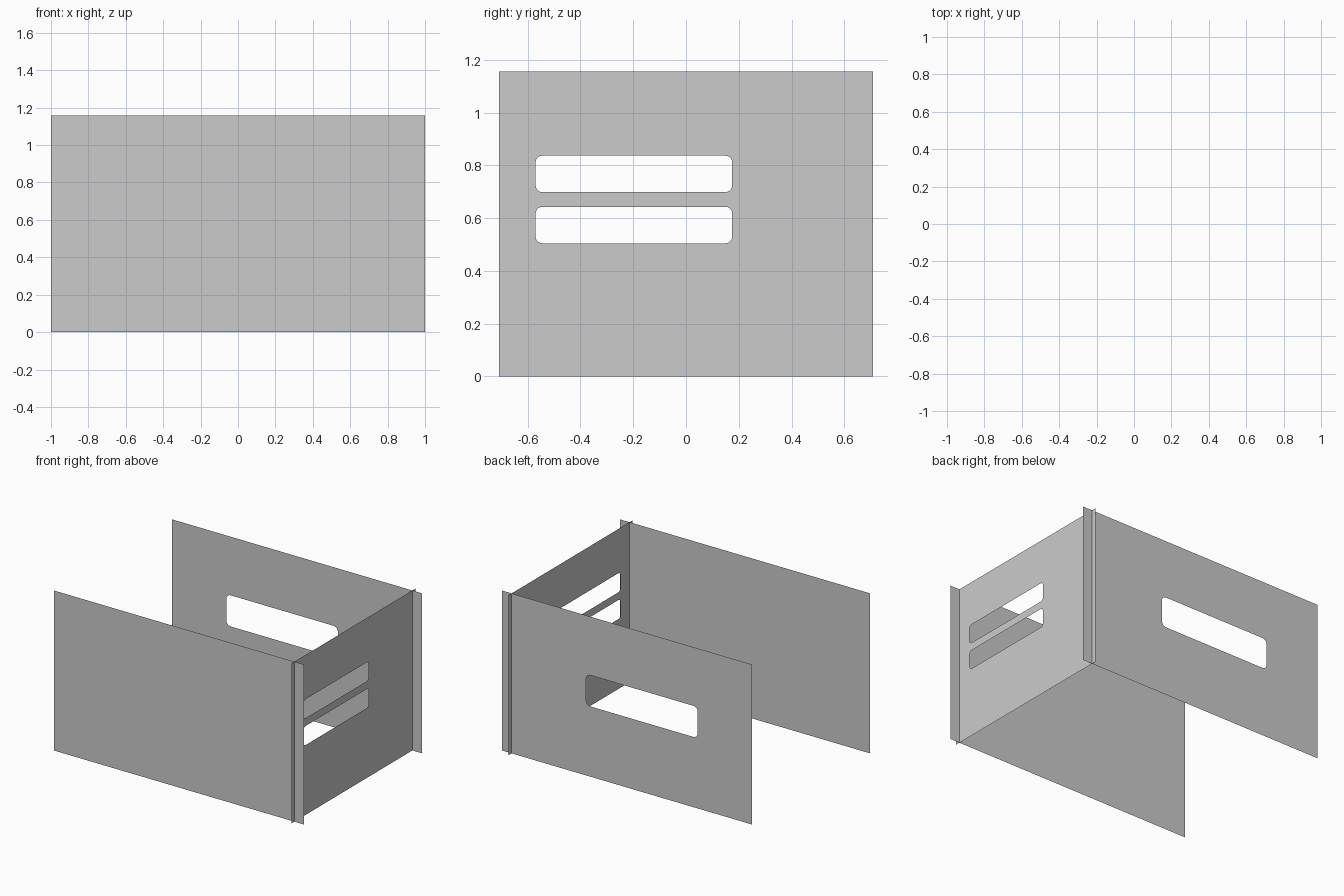
import bpy, bmesh, math
from mathutils import Matrix, Vector

if "Cube" in bpy.data.objects:
    bpy.data.objects.remove(bpy.data.objects["Cube"])

HEIGHT = 1.157


def rounded_rect(u0, u1, v0, v1, r, steps=5):
    """Outline of a rounded rectangle in panel coordinates."""
    pts = []
    for i, (cu, cv) in enumerate([(u1 - r, v1 - r), (u0 + r, v1 - r),
                                  (u0 + r, v0 + r), (u1 - r, v0 + r)]):
        for k in range(steps + 1):
            a = math.pi / 2 * (i + k / steps)
            pts.append((cu + r * math.cos(a), cv + r * math.sin(a)))
    return pts


def panel(name, half, to_world, slots=()):
    """Thin upright sheet, u along its length and v up, with cut-out slots."""
    bm = bmesh.new()
    outline = [(-half, 0), (half, 0), (half, HEIGHT), (-half, HEIGHT)]
    edges = []
    for loop in [outline] + [rounded_rect(*s) for s in slots]:
        vs = [bm.verts.new((u, 0, v)) for u, v in loop]
        edges += [bm.edges.new((vs[i - 1], vs[i])) for i in range(len(vs))]
    bmesh.ops.triangle_fill(bm, edges=edges, use_beauty=True,
                            use_dissolve=False, normal=Vector((0, -1, 0)))
    bm.transform(to_world)
    mesh = bpy.data.meshes.new(name)
    bm.to_mesh(mesh)
    bm.free()
    obj = bpy.data.objects.new(name, mesh)
    bpy.context.collection.objects.link(obj)
    return obj


# long panels: solid front, back with one handle slot
panel("front_panel", 1.0, Matrix.Translation((0, -0.674, 0)))
panel("back_panel", 1.0, Matrix.Translation((0, 0.674, 0)),
      [(-0.565, 0.327, 0.508, 0.733, 0.035)])

# end panel with two slots, crossing the long panels just inside their ends
panel("end_panel", 0.708,
      Matrix.Translation((0.923, 0, 0)) @ Matrix.Rotation(math.pi / 2, 4, 'Z'),
      [(-0.57, 0.175, z, z + 0.138, 0.025) for z in (0.505, 0.699)])
